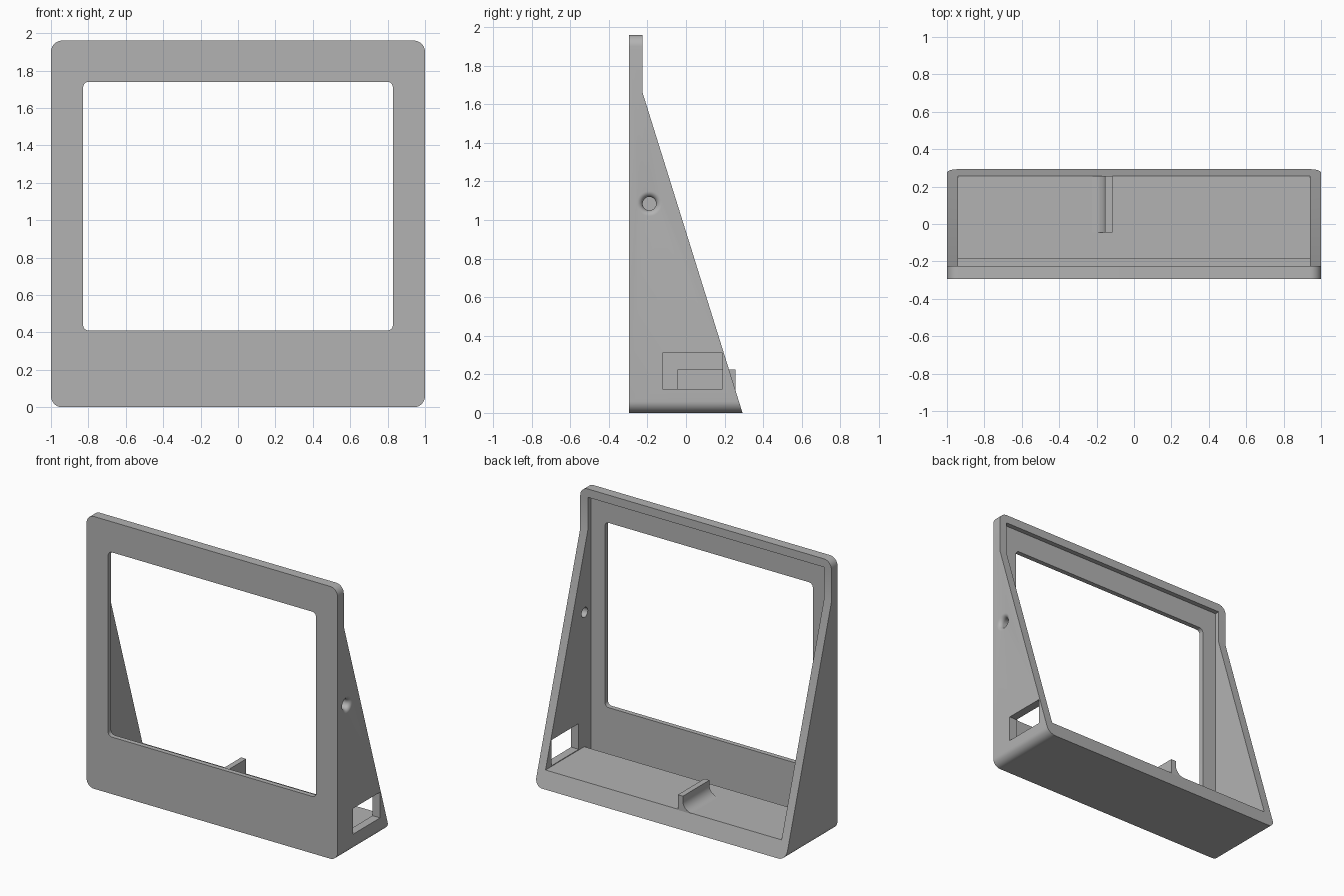
import bpy, bmesh, math
from mathutils import Vector, Matrix

if "Cube" in bpy.data.objects:
    bpy.data.objects.remove(bpy.data.objects["Cube"], do_unlink=True)

grey = bpy.data.materials.new("plain grey")
grey.use_nodes = True
grey.diffuse_color = (0.45, 0.45, 0.45, 1)
grey.node_tree.nodes["Principled BSDF"].inputs["Base Color"].default_value = (0.45, 0.45, 0.45, 1)


def finish(name, bm):
    bmesh.ops.recalc_face_normals(bm, faces=bm.faces)
    mesh = bpy.data.meshes.new(name)
    bm.to_mesh(mesh)
    bm.free()
    mesh.materials.append(grey)
    obj = bpy.data.objects.new(name, mesh)
    bpy.context.collection.objects.link(obj)
    return obj


def prism(name, points, axis, start, end):
    """Extrude a 2D outline: (y, z) along x, or (x, z) along y."""
    bm = bmesh.new()
    if axis == "x":
        place, push = (lambda a, b: (start, a, b)), Vector((end - start, 0, 0))
    else:
        place, push = (lambda a, b: (a, start, b)), Vector((0, end - start, 0))
    face = bm.faces.new([bm.verts.new(place(a, b)) for a, b in points])
    grown = bmesh.ops.extrude_face_region(bm, geom=[face])["geom"]
    bmesh.ops.translate(bm, vec=push, verts=[v for v in grown if isinstance(v, bmesh.types.BMVert)])
    return finish(name, bm)


def arc(cx, cy, r, first, last, steps=10):
    angles = [math.radians(first + (last - first) * i / steps) for i in range(steps + 1)]
    return [(cx + r * math.cos(t), cy + r * math.sin(t)) for t in angles]


def rounded(half, low, high, r):
    corners = [(half - r, high - r), (r - half, high - r), (r - half, low + r), (half - r, low + r)]
    return [p for i, (x, z) in enumerate(corners) for p in arc(x, z, r, 90 * i, 90 * i + 90)]


def rectangle(a, b, c, d):
    return [(a, c), (b, c), (b, d), (a, d)]


def cut(body, cutter):
    cutter.hide_render = True
    mod = body.modifiers.new("cut", "BOOLEAN")
    mod.operation, mod.solver, mod.object = "DIFFERENCE", "EXACT", cutter
    bpy.context.view_layer.objects.active = body
    bpy.ops.object.modifier_apply(modifier=mod.name)
    bpy.data.objects.remove(cutter, do_unlink=True)


# Rounded block that becomes the housing
housing = prism("housing", rounded(1, 0, 1.96, 0.06), "y", -0.295, 0.4)

# Sloping back with a short upright lip at the top
slope = [(-0.225, 3), (-0.225, 1.66), (0.293, 0), (0.449, -0.5), (2, -0.5), (2, 3)]
cut(housing, prism("slope_cutter", slope, "x", -2, 2))

# Hollow interior with a panel groove along the floor
inside = [(-0.26, 0.06), (-0.185, 0.06), (-0.185, 0.12), (1, 0.12), (1, 1.9), (-0.26, 1.9)]
cut(housing, prism("cavity_cutter", inside, "x", -0.94, 0.94))

# Screen window
cut(housing, prism("window_cutter", rounded(0.828, 0.41, 1.74, 0.03), "y", -0.5, -0.2))

# Connector opening in one side wall
cut(housing, prism("port_cutter", rectangle(-0.122, 0.188, 0.125, 0.31), "x", 0.9, 1.2))

# Round hole with a flared outer rim
bm = bmesh.new()
flare = [(x, r) for x, r in arc(0.97, 0.065, 0.03, 0, -90, 8)]
outline = [(1.05, 0), (1.05, 0.065)] + flare + [(0.9, 0.035), (0.9, 0)]
ring = [bm.verts.new((x, 0, r)) for x, r in outline]
edges = [bm.edges.new(pair) for pair in zip(ring, ring[1:])]
bmesh.ops.spin(bm, geom=ring + edges, cent=(0, 0, 0), axis=(1, 0, 0), angle=math.tau, steps=40)
bmesh.ops.remove_doubles(bm, verts=bm.verts, dist=0.0001)
bmesh.ops.transform(bm, matrix=Matrix.Translation((0, -0.19, 1.085)), verts=bm.verts)
cut(housing, finish("hole_cutter", bm))

# Floor rib with a concave cradle on one side
cradle = arc(-0.225, 0.19, 0.07, 0, -90)
rib_outline = [(-0.115, 0.1), (-0.115, 0.225), (-0.155, 0.225)] + cradle + [(-0.225, 0.1)]
rib = prism("floor_rib", rib_outline, "y", -0.045, 0.257)

# Smooth the curved faces, keep the edges crisp
bpy.ops.object.select_all(action="DESELECT")
for obj in (housing, rib):
    obj.select_set(True)
bpy.context.view_layer.objects.active = housing
bpy.ops.object.shade_smooth_by_angle(angle=math.radians(25))
